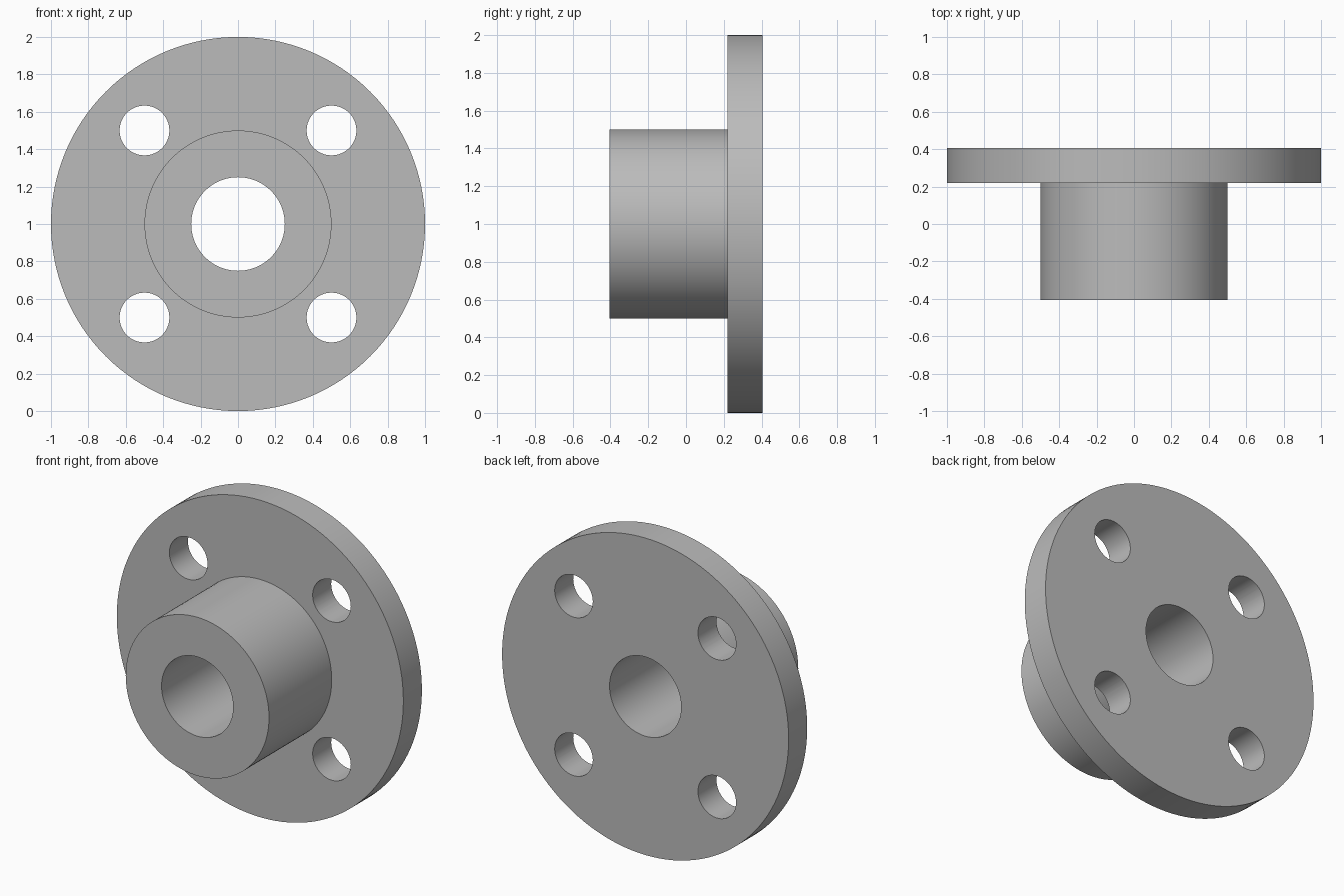
import bpy
import bmesh
import math
from mathutils import Vector

cube = bpy.data.objects.get("Cube")
if cube:
    bpy.data.objects.remove(cube, do_unlink=True)

FRONT, STEP, BACK = -0.405, 0.22, 0.405
CENTRE = Vector((0, 0, 1))

grey = bpy.data.materials.new("plain grey")
grey.use_nodes = True
colour = (0.5, 0.5, 0.5, 1)
grey.diffuse_color = colour
grey.node_tree.nodes["Principled BSDF"].inputs["Base Color"].default_value = colour


def lathe(name, profile, segments):
    """Spin a closed (radius, y) outline around the y axis."""
    bm = bmesh.new()
    verts = [bm.verts.new((r, y, 0)) for r, y in profile]
    edges = [bm.edges.new((v, verts[i - 1])) for i, v in enumerate(verts)]
    bmesh.ops.spin(bm, geom=verts + edges, cent=(0, 0, 0), axis=(0, 1, 0),
                   angle=math.tau, steps=segments)
    bmesh.ops.remove_doubles(bm, verts=bm.verts, dist=0.0001)
    bmesh.ops.recalc_face_normals(bm, faces=bm.faces)
    bmesh.ops.translate(bm, verts=bm.verts, vec=CENTRE)
    mesh = bpy.data.meshes.new(name)
    bm.to_mesh(mesh)
    bm.free()
    mesh.materials.append(grey)
    obj = bpy.data.objects.new(name, mesh)
    bpy.context.collection.objects.link(obj)
    return obj


# Hub and flange with the central bore, as one turned part
flange = lathe("hub_flange", [
    (0.25, FRONT), (0.5, FRONT), (0.5, STEP),
    (1.0, STEP), (1.0, BACK), (0.25, BACK)], 128)

# Four bolt holes through the flange
cutters = []
for x in (-0.5, 0.5):
    for z in (-0.5, 0.5):
        bpy.ops.mesh.primitive_cylinder_add(
            vertices=64, radius=0.133, depth=0.5,
            location=CENTRE + Vector((x, (STEP + BACK) / 2, z)),
            rotation=(math.pi / 2, 0, 0))
        cutter = bpy.context.object
        cutter.name = "bolt_hole_cutter"
        cutter.hide_render = True
        cutter.data.materials.append(grey)
        cutters.append(cutter)
        cut = flange.modifiers.new("bolt_hole", "BOOLEAN")
        cut.operation = "DIFFERENCE"
        cut.solver = "EXACT"
        cut.object = cutter

bpy.ops.object.select_all(action="DESELECT")
flange.select_set(True)
bpy.context.view_layer.objects.active = flange
for cut in list(flange.modifiers):
    bpy.ops.object.modifier_apply(modifier=cut.name)
for cutter in cutters:
    bpy.data.objects.remove(cutter, do_unlink=True)

# Smooth round walls, crisp rims
bpy.ops.object.shade_smooth_by_angle(angle=math.radians(30))
